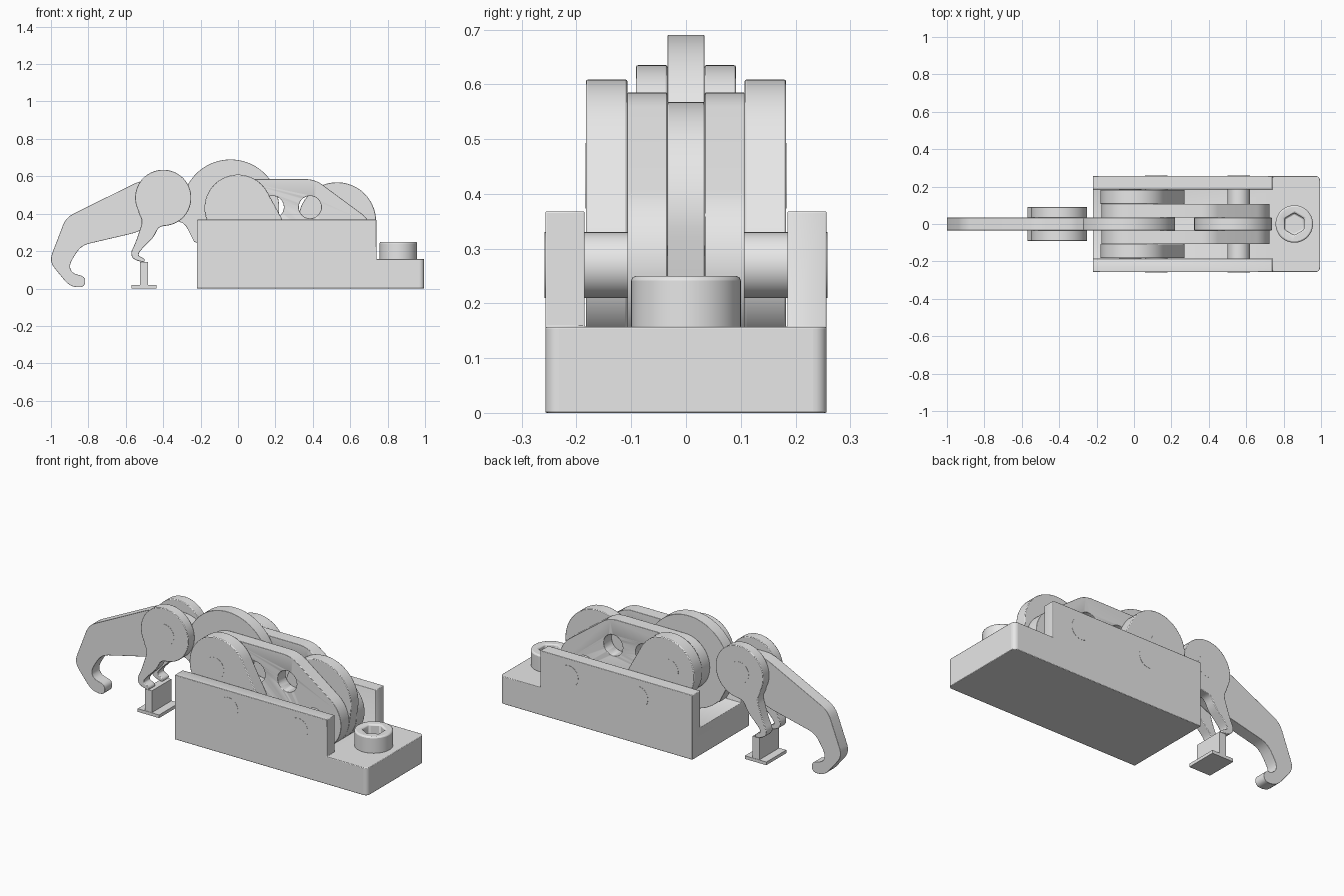
import bpy, bmesh
from math import sin, cos, pi, radians
from mathutils import Vector
from mathutils.geometry import convex_hull_2d

if "Cube" in bpy.data.objects:
    bpy.data.objects.remove(bpy.data.objects["Cube"])

grey = bpy.data.materials.new("plain_grey")
grey.use_nodes = True
grey.diffuse_color = (0.8, 0.8, 0.8, 1)
grey.node_tree.nodes["Principled BSDF"].inputs["Base Color"].default_value = (0.8, 0.8, 0.8, 1)


def arc(cx, cz, r, start=0, end=360, steps=64):
    return [(cx + r * cos(radians(start + (end - start) * i / steps)),
             cz + r * sin(radians(start + (end - start) * i / steps))) for i in range(steps + 1)]


def circle(cx, cz, r, steps=64):
    return arc(cx, cz, r, steps=steps)[:-1]


def hull(*circles):
    pts = [p for c in circles for p in circle(*c)]
    return [pts[i] for i in convex_hull_2d([Vector(p) for p in pts])]


def rounded(points, amount):
    """Soften the inner corners of an open path."""
    pts = [Vector(p) for p in points]
    out = [pts[0]]
    for a, b, c in zip(pts, pts[1:], pts[2:]):
        p = b + (a - b).normalized() * min(amount, (a - b).length * 0.45)
        q = b + (c - b).normalized() * min(amount, (c - b).length * 0.45)
        out += [p * (1 - t) ** 2 + b * 2 * t * (1 - t) + q * t ** 2 for t in (0, 0.25, 0.5, 0.75, 1)]
    return [tuple(p) for p in out + [pts[-1]]]


def finish(obj, bevel=0.0):
    obj.data.materials.append(grey)
    bpy.context.view_layer.objects.active = obj
    if bevel:
        mod = obj.modifiers.new("soft_edges", "BEVEL")
        mod.width, mod.segments, mod.limit_method = bevel, 2, "ANGLE"
        mod.angle_limit = radians(50)
    bpy.ops.object.select_all(action="DESELECT")
    obj.select_set(True)
    bpy.ops.object.shade_smooth_by_angle(angle=radians(30))
    return obj


def slab(name, outline, y0, y1, bevel=0.0, axis="y"):
    """Extrude an outline along y (x-z outline) or z (x-y outline)."""
    bm = bmesh.new()
    place = (lambda p, d: (p[0], d, p[1])) if axis == "y" else (lambda p, d: (p[0], p[1], d))
    face = bm.faces.new([bm.verts.new(place(p, y0)) for p in outline])
    ext = bmesh.ops.extrude_face_region(bm, geom=[face])
    step = place((0, 0), y1 - y0)
    bmesh.ops.translate(bm, vec=step, verts=[v for v in ext["geom"] if isinstance(v, bmesh.types.BMVert)])
    bmesh.ops.recalc_face_normals(bm, faces=bm.faces)
    mesh = bpy.data.meshes.new(name)
    bm.to_mesh(mesh)
    bm.free()
    obj = bpy.data.objects.new(name, mesh)
    bpy.context.collection.objects.link(obj)
    return finish(obj, bevel)


def cut(obj, cutter):
    mod = obj.modifiers.new("cut", "BOOLEAN")
    mod.object, mod.operation, mod.solver = cutter, "DIFFERENCE", "EXACT"
    cutter.hide_render = True
    cutter.hide_set(True)
    cutter.display_type = "WIRE"
    # cut first, soften afterwards
    obj.modifiers.move(len(obj.modifiers) - 1, 0)


def rect(x0, z0, x1, z1):
    return [(x0, z0), (x1, z0), (x1, z1), (x0, z1)]


def pair(name, outline, y0, y1, bevel=0.0):
    return [slab("right_" + name, outline, -y1, -y0, bevel), slab("left_" + name, outline, y0, y1, bevel)]


# Base block: stepped profile with a channel between two side walls
W = 0.257
base = slab("base", [(-0.22, 0), (0.995, 0), (0.995, 0.157), (0.74, 0.157), (0.74, 0.368), (-0.22, 0.368)], -W, W)
bm = bmesh.new()
bm.from_mesh(base.data)
corners = [e for e in bm.edges if all(v.co.x > 0.9 for v in e.verts)
           and abs(e.verts[0].co.z - e.verts[1].co.z) > 0.1]
# the end face has only long y edges and short upright edges
bmesh.ops.bevel(bm, geom=corners, offset=0.025, segments=6, profile=0.5, affect="EDGES")
bm.to_mesh(base.data)
bm.free()
finish(base, 0.003)
cut(base, slab("channel_cutter", rect(-0.4, 0.157, 0.8, 0.6), -0.185, 0.185))

# Clamp bolt with hexagonal socket
bolt = slab("bolt_head", circle(0.857, 0, 0.1), 0.15, 0.25, 0.008, axis="z")
hexagon = [(0.857 + 0.06 * sin(i * pi / 3), 0.06 * cos(i * pi / 3)) for i in range(6)]
cut(bolt, slab("socket_cutter", hexagon, 0.19, 0.3, axis="z"))

# Outer rocker links
pair("outer_link", hull((0, 0.43, 0.179), (0.12, 0.27, 0.15)), 0.107, 0.183, 0.004)

# Inner long links with two lightening holes
holes = [slab("hole_cutter", circle(x, 0.435, 0.06), -0.2, 0.2) for x in (0.185, 0.385)]
for link in pair("inner_link", hull((-0.02, 0.43, 0.155), (0.36, 0.43, 0.155), (0.56, 0.27, 0.165)),
                 0.034, 0.107, 0.003):
    for h in holes:
        cut(link, h)

# Centre cam at the clamp end
slab("rear_cam", hull((0.53, 0.36, 0.208), (0.56, 0.27, 0.165)), -0.034, 0.034, 0.003)

# Claw arm: round hub running into a hooked finger
claw = rounded([(-0.27, 0.55), (-0.33, 0.575), (-0.52, 0.578), (-0.92, 0.38), (-1.01, 0.145), (-0.9, 0.01),
                (-0.82, 0.005), (-0.815, 0.065), (-0.885, 0.08), (-0.905, 0.125), (-0.84, 0.23),
                (-0.54, 0.3), (-0.42, 0.36), (-0.29, 0.36), (-0.235, 0.25)], 0.045)
slab("claw_arm", claw + arc(-0.04, 0.43, 0.26, 225, 512, 80), -0.034, 0.034, 0.004)

# Hanging clip: a disc with a hooked leg on each side of the arm
leg = rounded([(-0.53, 0.4), (-0.51, 0.36), (-0.55, 0.24), (-0.575, 0.19), (-0.56, 0.155), (-0.5, 0.138),
               (-0.498, 0.16), (-0.535, 0.175), (-0.525, 0.2), (-0.45, 0.275), (-0.425, 0.33), (-0.37, 0.338)], 0.03)
pair("clip", leg + arc(-0.4, 0.485, 0.15, -75, 208, 70), 0.034, 0.091, 0.003)

# Foot hanging under the clip
slab("foot_post", rect(-0.525, 0.01, -0.482, 0.142), -0.088, 0.088)
slab("foot_plate", rect(-0.57, 0, -0.435, 0.018), -0.09, 0.09)

# Pivot pins
for name, x, z, half in (("base_pin_front", 0.12, 0.27, W), ("base_pin_rear", 0.56, 0.27, W),
                         ("hub_pin", -0.02, 0.433, 0.183), ("clip_pin", -0.4, 0.485, 0.091)):
    slab(name, circle(x, z, 0.06), -half - 0.001, half + 0.001)
